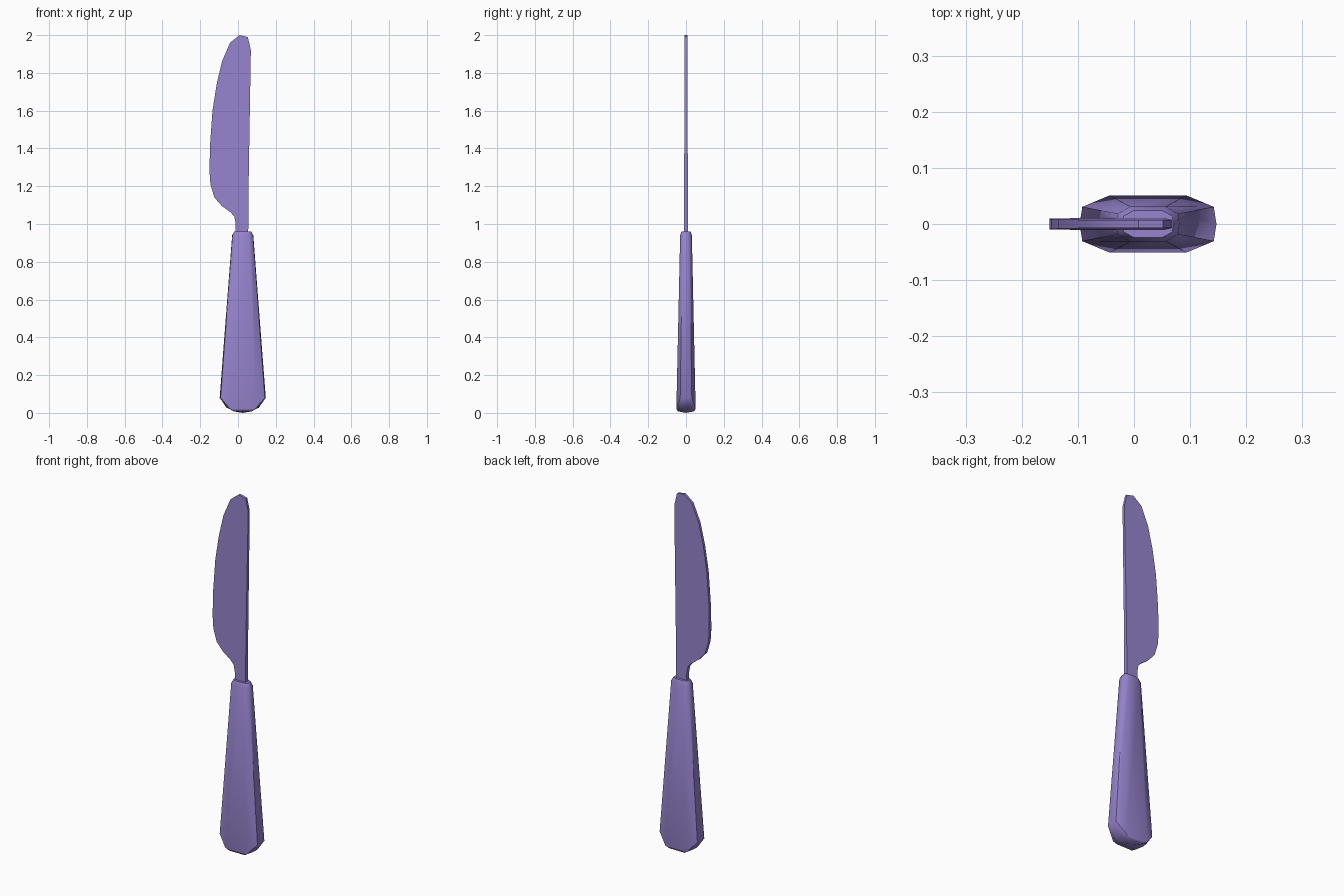
import bpy, bmesh

cube = bpy.data.objects.get("Cube")
if cube:
    bpy.data.objects.remove(cube)

# One purple plastic colour
purple = bpy.data.materials.new("soft_purple")
purple.use_nodes = True
colour = (0.31, 0.23, 0.62, 1)
purple.diffuse_color = colour
purple.node_tree.nodes["Principled BSDF"].inputs["Base Color"].default_value = colour


def finish(bm, name, angle):
    bmesh.ops.recalc_face_normals(bm, faces=bm.faces)
    mesh = bpy.data.meshes.new(name)
    bm.to_mesh(mesh)
    bm.free()
    obj = bpy.data.objects.new(name, mesh)
    bpy.context.collection.objects.link(obj)
    mesh.materials.append(purple)
    bpy.ops.object.select_all(action="DESELECT")
    obj.select_set(True)
    bpy.context.view_layer.objects.active = obj
    bpy.ops.object.shade_smooth_by_angle(angle=angle)
    return obj


# Blade: flat outline, thinning evenly towards the tip
outline = [(0.054, 0.94), (0.056, 1.2), (0.068, 1.92), (0.052, 1.99),
           (0.008, 2.0), (-0.042, 1.96), (-0.085, 1.86), (-0.113, 1.74),
           (-0.135, 1.6), (-0.148, 1.42), (-0.151, 1.28), (-0.146, 1.21),
           (-0.125, 1.14), (-0.085, 1.095), (-0.04, 1.062), (-0.02, 1.04),
           (-0.012, 1.0), (-0.012, 0.94)]
bm = bmesh.new()
sides = []
for s in (-1, 1):
    sides.append([bm.verts.new((x, s * (0.011 - 0.004 * (z - 0.94)), z))
                  for x, z in outline])
    bm.faces.new(sides[-1])
for i in range(len(outline)):
    j = (i + 1) % len(outline)
    bm.faces.new((sides[0][i], sides[0][j], sides[1][j], sides[1][i]))
finish(bm, "blade", 0.5)

# Handle: ten-sided flattened section, lofted from the rounded butt to the neck
CENTRE = 0.025
quarter = [(1, 0), (0.96, 0.6), (0.56, 1)]
section = quarter + [(-x, y) for x, y in reversed(quarter)]
section += [(x, -y) for x, y in reversed(section[1:-1])]
# half width, half depth, height at the middle, height at the side edges
rings = [(0.085, 0.043, 0.008, 0.027), (0.122, 0.051, 0.022, 0.08),
         (0.056, 0.031, 0.94, 0.94), (0.045, 0.024, 0.96, 0.96)]
bm = bmesh.new()
loops = []
for w, d, z_mid, z_side in rings:
    loops.append([bm.verts.new((CENTRE + x * w, y * d,
                                z_side if abs(x) > 0.9 else z_mid))
                  for x, y in section])
n = len(section)
for low, high in zip(loops, loops[1:]):
    for i in range(n):
        j = (i + 1) % n
        bm.faces.new((low[i], low[j], high[j], high[i]))
bm.faces.new(loops[-1])
butt = bm.verts.new((CENTRE, 0, 0))
for i in range(n):
    bm.faces.new((loops[0][i], loops[0][(i + 1) % n], butt))
finish(bm, "handle", 0.9)
